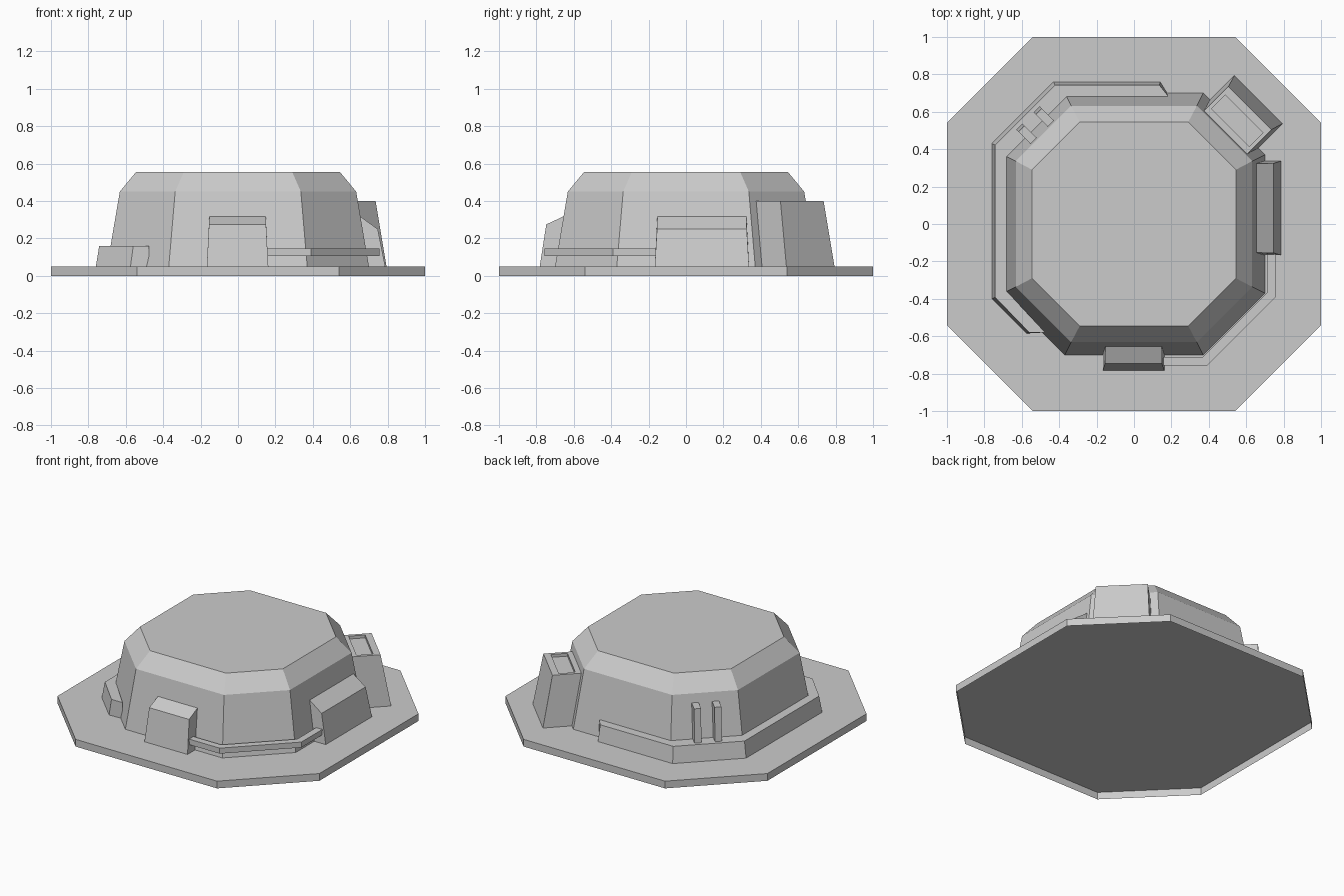
import bpy, bmesh
from math import pi
from mathutils import Matrix

if "Cube" in bpy.data.objects:
    bpy.data.objects.remove(bpy.data.objects["Cube"])


def loft(name, rings, turn=0, start_cap=False, skip=()):
    """Skin matching closed rings of 3D points, cap the end, turn about z.
    Sides listed in skip are buried in another part and left open."""
    bm = bmesh.new()
    loops = [[bm.verts.new(p) for p in r] for r in rings]
    n = len(loops[0])
    first = bm.faces.new(loops[0][::-1])
    bm.faces.new(loops[-1])
    buried = [] if start_cap else [first]
    for a, b in zip(loops, loops[1:]):
        for i in range(n):
            j = (i + 1) % n
            f = bm.faces.new((a[i], a[j], b[j], b[i]))
            if i in skip:
                buried.append(f)
    bmesh.ops.recalc_face_normals(bm, faces=bm.faces)
    bmesh.ops.delete(bm, geom=buried, context='FACES')
    bm.transform(Matrix.Rotation(turn, 4, 'Z'))
    me = bpy.data.meshes.new(name)
    bm.to_mesh(me)
    bm.free()
    ob = bpy.data.objects.new(name, me)
    bpy.context.collection.objects.link(ob)
    return ob


def octagon(r, h, z):
    """Square of half width r with corners cut, straight sides 2h long."""
    return [(r, -h, z), (r, h, z), (h, r, z), (-h, r, z),
            (-r, h, z), (-r, -h, z), (-h, -r, z), (h, -r, z)]


def rect(x0, x1, y0, y1, z):
    return [(x0, y0, z), (x1, y0, z), (x1, y1, z), (x0, y1, z)]


def flat(points, z):
    return [(x, y, z) for x, y in points]


# Ground slab (open underneath) and main building with sloped shoulder
loft("base_slab", [octagon(1, .54, 0), octagon(1, .54, .05)])
loft("main_building", [octagon(.70, .37, .05), octagon(.632, .336, .45),
                       octagon(.545, .29, .555)])


# Entrance boxes: leaning outer wall and sloping roof, profile runs across y
def porch(name, y0, y1, outer, edge_z, turn):
    profile = [(.69, .05, 0), (outer, .05, 0), (.747, edge_z, .012), (.65, .32, .014)]
    loft(name, [[(x, y0 + d, z) for x, z, d in profile],
                [(x, y1 - d, z) for x, z, d in profile]], turn, True, (0, 3))


porch("front_porch", -.167, .162, .782, .275, -pi / 2)
porch("right_porch", -.167, .337, .787, .25, 0)

# Tapered vent tower on the back right corner, with recessed top
loft("vent_tower", [rect(.74, .941, -.182, .182, .05),
                    rect(.686, .877, -.163, .163, .40),
                    rect(.728, .833, -.142, .142, .40),
                    rect(.728, .833, -.142, .142, .38)], pi / 4)

# Raised step round the back and left
inner = [(-.475, -.58), (-.68, -.36), (-.68, .36), (-.36, .68), (.18, .68)]
low = [(.18, .695), (.14, .76), (-.43, .76), (-.76, .43), (-.76, -.40), (-.575, -.585)]
high = [(.178, .69), (.136, .742), (-.422, .742), (-.742, .422), (-.742, -.392), (-.56, -.58)]
loft("side_step", [flat(low + inner, .05), flat(high + inner, .16)], skip=(6, 7, 8, 9))

# Pair of upright ribs above the step
for side, v in (("left", .065), ("right", -.065)):
    loft(side + "_rib", [rect(.72, .80, v - .022, v + .022, .16),
                         rect(.69, .785, v - .022, v + .022, .39)],
         3 * pi / 4, skip=(3,))

# Rail joining the two porches
rail = [(.15, -.757), (.39, -.757), (.757, -.39), (.757, -.15),
        (.71, -.15), (.71, -.37), (.37, -.71), (.15, -.71)]
loft("corner_rail", [flat(rail, .107), flat(rail, .145)], start_cap=True, skip=(3, 7))
